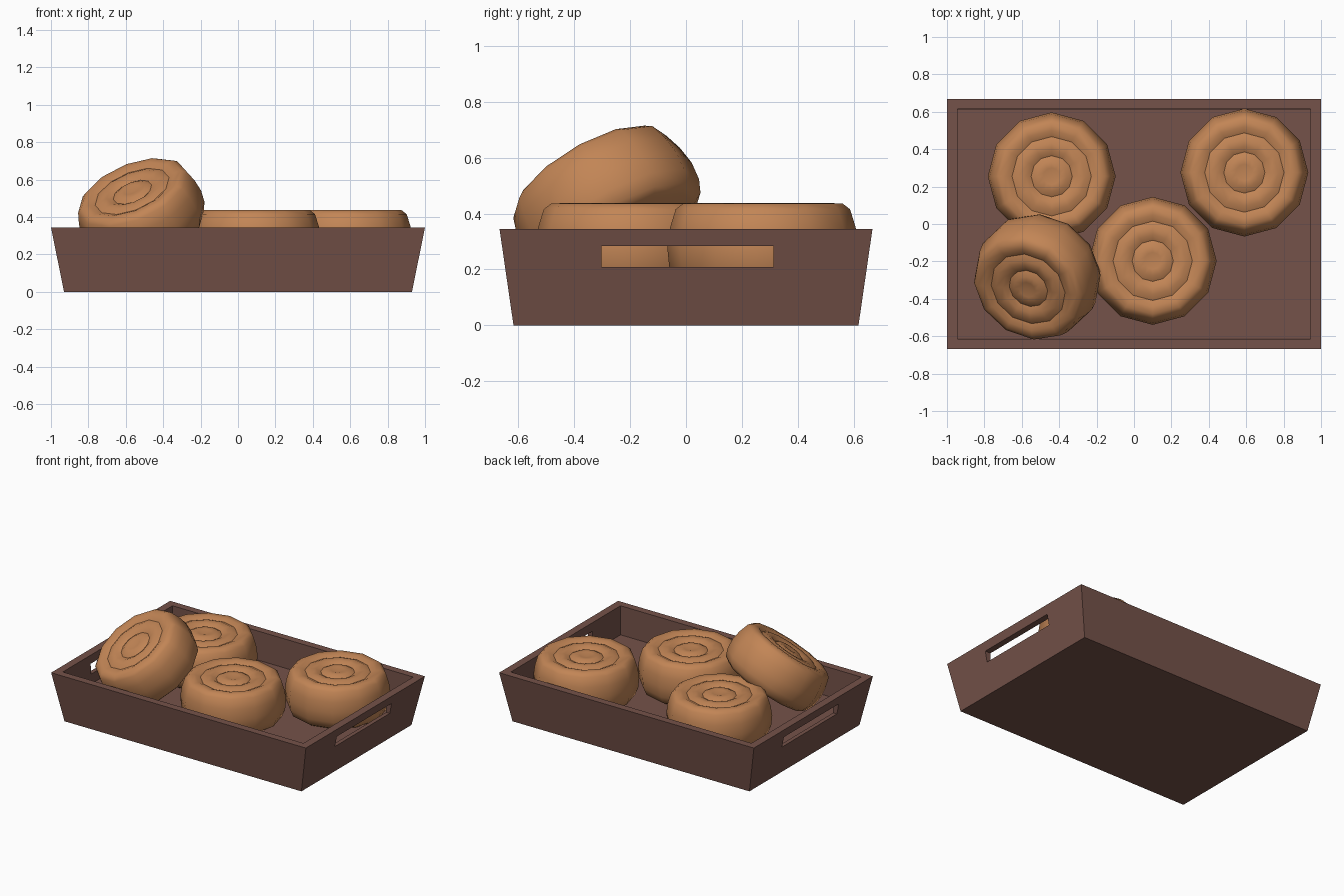
import bpy, bmesh, math
from mathutils import Vector, Matrix

if "Cube" in bpy.data.objects:
    bpy.data.objects.remove(bpy.data.objects["Cube"])


def material(name, rgb):
    m = bpy.data.materials.new(name)
    m.diffuse_color = (*rgb, 1)
    m.use_nodes = True
    m.node_tree.nodes["Principled BSDF"].inputs["Base Color"].default_value = m.diffuse_color
    return m


wood = material("dark_brown_wood", (0.178, 0.085, 0.067))
crust = material("golden_crust", (0.54, 0.235, 0.092))


def add_object(name, bm, mat):
    bmesh.ops.recalc_face_normals(bm, faces=bm.faces)
    mesh = bpy.data.meshes.new(name)
    bm.to_mesh(mesh)
    bm.free()
    ob = bpy.data.objects.new(name, mesh)
    bpy.context.collection.objects.link(ob)
    if mat:
        mesh.materials.append(mat)
    return ob


# Tray: flared outside, straight recess, as a stack of rectangles
def rect(bm, x, y, z):
    return [bm.verts.new((sx * x, sy * y, z))
            for sx, sy in ((-1, -1), (1, -1), (1, 1), (-1, 1))]


bm = bmesh.new()
levels = [rect(bm, 0.93, 0.617, 0), rect(bm, 1.0, 0.667, 0.345),
          rect(bm, 0.945, 0.615, 0.345), rect(bm, 0.943, 0.613, 0.14)]
for a, b in zip(levels, levels[1:]):
    for i in range(4):
        j = (i + 1) % 4
        bm.faces.new((a[i], a[j], b[j], b[i]))
bm.faces.new(levels[0])
bm.faces.new(levels[-1])
tray = add_object("tray", bm, wood)

# Handle slots through both end walls
bm = bmesh.new()
bmesh.ops.create_cube(bm, size=1, matrix=Matrix.Translation((0, 0.005, 0.247))
                      @ Matrix.Diagonal((2.4, 0.615, 0.075, 1)))
cutter = add_object("handle_cutter", bm, None)
cutter.hide_render = True
mod = tray.modifiers.new("handle_slots", 'BOOLEAN')
mod.operation = 'DIFFERENCE'
mod.solver = 'EXACT'
mod.object = cutter
bpy.context.view_layer.objects.active = tray
tray.select_set(True)
bpy.ops.object.modifier_apply(modifier=mod.name)
bpy.data.objects.remove(cutter, do_unlink=True)

# Bun profile (radius, height from middle): grooved top, barrel side, flat base
PROFILE = [(0.045, 0.143), (0.08, 0.143), (0.11, 0.127), (0.14, 0.143),
           (0.18, 0.146), (0.212, 0.132), (0.245, 0.147), (0.285, 0.146),
           (0.312, 0.125), (0.332, 0.06), (0.342, -0.01), (0.335, -0.08),
           (0.315, -0.128), (0.28, -0.15)]
SIDES = 12


def bun(name, centre, axis=(0, 0, 1)):
    bm = bmesh.new()
    top = bm.verts.new((0, 0, 0.13))
    rings = [[bm.verts.new((r * math.cos(math.tau * i / SIDES),
                            r * math.sin(math.tau * i / SIDES), z))
              for i in range(SIDES)] for r, z in PROFILE]
    for i in range(SIDES):
        j = (i + 1) % SIDES
        bm.faces.new((top, rings[0][i], rings[0][j]))
        for a, b in zip(rings, rings[1:]):
            bm.faces.new((a[i], b[i], b[j], a[j]))
    bm.faces.new(rings[-1])
    turn = Vector((0, 0, 1)).rotation_difference(Vector(axis).normalized())
    bm.transform(Matrix.Translation(centre) @ turn.to_matrix().to_4x4())
    ob = add_object(name, bm, crust)
    bpy.ops.object.select_all(action='DESELECT')
    ob.select_set(True)
    bpy.context.view_layer.objects.active = ob
    bpy.ops.object.shade_smooth_by_angle(angle=math.radians(40))


# Three buns lying flat and one leaning on its neighbours
bun("bun_back_left", (-0.44, 0.255, 0.29))
bun("bun_back_right", (0.59, 0.275, 0.29))
bun("bun_middle", (0.10, -0.197, 0.29))
bun("bun_leaning", (-0.52, -0.285, 0.43), (-0.35, -0.47, 0.81))
